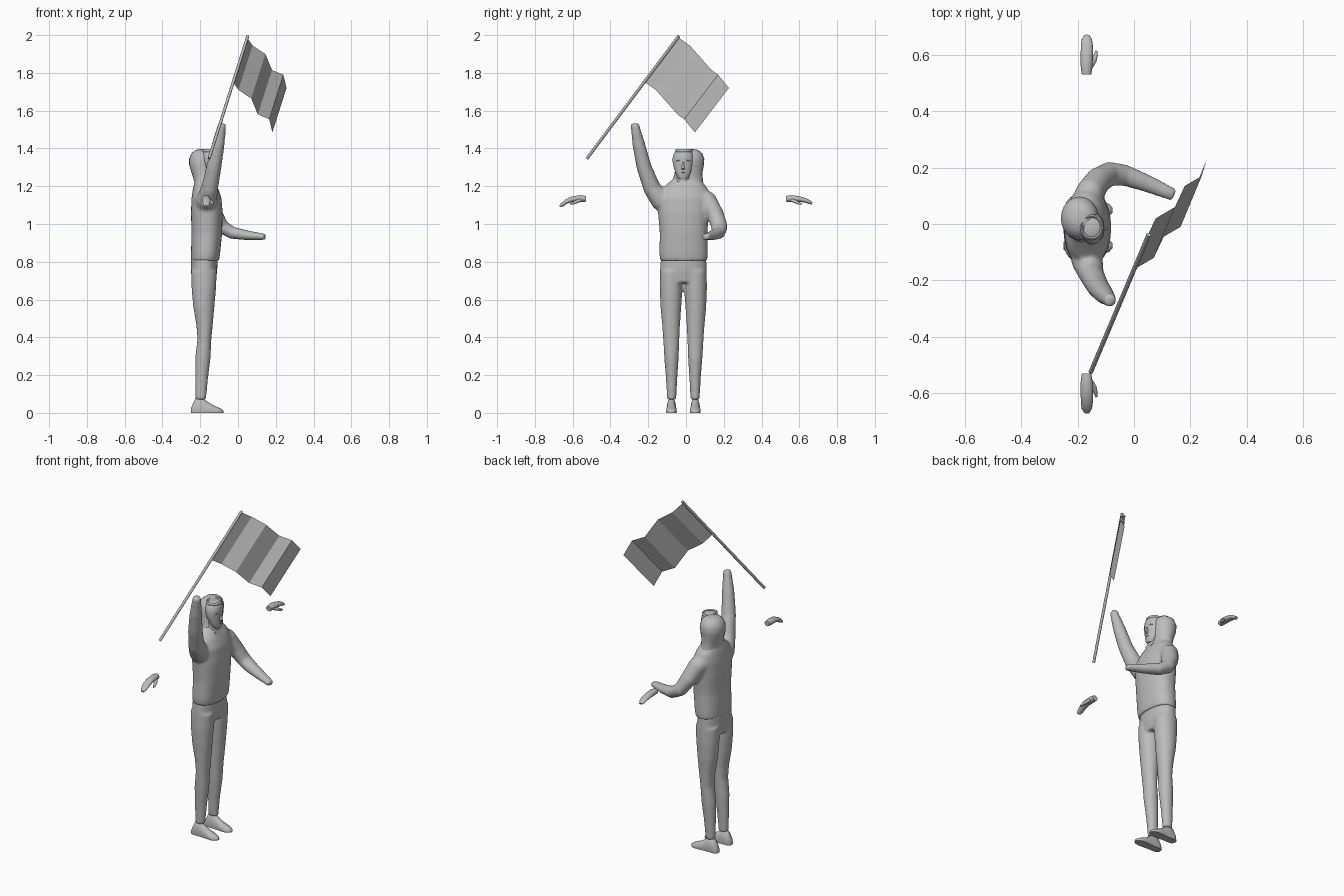
import bpy, bmesh, math
from mathutils import Vector

grey = bpy.data.materials.new("plain grey")
grey.diffuse_color = (0.5, 0.5, 0.5, 1)


def finish(name, bm, voxel=0, smooth=True, angle=50):
    """Turn a bmesh into an object, optionally fusing its pieces."""
    bmesh.ops.recalc_face_normals(bm, faces=bm.faces)
    me = bpy.data.meshes.new(name)
    bm.to_mesh(me)
    bm.free()
    me.materials.append(grey)
    ob = bpy.data.objects.new(name, me)
    bpy.context.collection.objects.link(ob)
    if voxel:
        m = ob.modifiers.new("fuse", 'REMESH')
        m.mode = 'VOXEL'
        m.voxel_size = voxel
        m.use_smooth_shade = True
        s = ob.modifiers.new("soften", 'SMOOTH')
        s.factor = 0.5
        s.iterations = 6
    elif smooth:
        bpy.ops.object.select_all(action='DESELECT')
        ob.select_set(True)
        bpy.context.view_layer.objects.active = ob
        bpy.ops.object.shade_smooth_by_angle(angle=math.radians(angle))
    return ob


def skin_rings(bm, rings):
    """Bridge rings of points and cap both ends."""
    rows = [[bm.verts.new(p) for p in r] for r in rings]
    n = len(rows[0])
    for a, b in zip(rows, rows[1:]):
        for i in range(n):
            j = (i + 1) % n
            bm.faces.new((a[i], a[j], b[j], b[i]))
    bm.faces.new(rows[0])
    bm.faces.new(rows[-1])


def loft(bm, rings, n=24, power=1.0):
    """Stack of level ovals: centre x, y, z, half sizes x, y."""
    def sp(v):
        return math.copysign(abs(v) ** power, v)
    skin_rings(bm, [[(x + rx * sp(math.cos(t)), y + ry * sp(math.sin(t)), z)
                     for t in (2 * math.pi * i / n for i in range(n))]
                    for x, y, z, rx, ry in rings])


def tube(bm, path, n=16):
    """Oval tube: x, y, z, half width (level), half thickness."""
    pts = [Vector(p[:3]) for p in path]
    rings = []
    for k, p in enumerate(path):
        d = (pts[min(k + 1, len(pts) - 1)] - pts[max(k - 1, 0)]).normalized()
        side = d.cross(Vector((0, 0, 1))).normalized()
        up = side.cross(d)
        rings.append([pts[k] + side * p[3] * math.cos(t) + up * p[4] * math.sin(t)
                      for t in (2 * math.pi * i / n for i in range(n))])
    skin_rings(bm, rings)


# Jacket: torso, raised arm and bent arm fused together
bm = bmesh.new()
loft(bm, [(-.175, -.012, .805, .074, .124), (-.172, -.013, .84, .077, .128),
          (-.165, -.013, .95, .081, .126), (-.165, -.013, 1.06, .084, .135),
          (-.167, -.012, 1.14, .079, .138), (-.172, -.005, 1.19, .066, .118),
          (-.177, 0, 1.225, .052, .085), (-.18, 0, 1.25, .045, .06)], 32, .88)
tube(bm, [(-.175, -.07, 1.09, .06, .06), (-.165, -.135, 1.13, .055, .058),
          (-.15, -.18, 1.19, .044, .047), (-.128, -.222, 1.30, .04, .04),
          (-.105, -.25, 1.42, .034, .034), (-.083, -.272, 1.532, .022, .022)])
tube(bm, [(-.175, .06, 1.15, .055, .055), (-.155, .115, 1.12, .05, .052),
          (-.125, .155, 1.05, .047, .045), (-.085, .178, .985, .044, .038),
          (-.03, .172, .953, .038, .033), (.05, .142, .94, .031, .026),
          (.143, .102, .932, .023, .017)])
finish("jacket", bm, .0085)

# Trousers: hips and two legs fused together
bm = bmesh.new()
loft(bm, [(-.178, -.013, .82, .07, .12), (-.18, -.014, .75, .07, .124),
          (-.18, -.014, .69, .06, .115)], 32, .9)
for side in (-1, 1):
    loft(bm, [(x, -.014 + side * off, z, rx, ry) for x, off, z, rx, ry in (
        (-.18, .064, .75, .068, .06), (-.181, .065, .66, .065, .06),
        (-.181, .066, .56, .056, .055), (-.177, .065, .46, .043, .047),
        (-.178, .064, .39, .037, .043), (-.186, .063, .29, .041, .038),
        (-.193, .062, .18, .034, .03), (-.197, .062, .07, .028, .024))])
finish("trousers", bm, .0075)

# Feet: domed sections running from heel to toe, flat beneath
for side, label in ((-1, "right"), (1, "left")):
    bm = bmesh.new()
    yc = -.014 + side * .063
    rings = []
    for x, w, h in ((-.25, .012, .022), (-.24, .022, .045), (-.225, .025, .078),
                    (-.195, .025, .082), (-.172, .025, .066), (-.14, .028, .045),
                    (-.11, .029, .031), (-.088, .022, .021), (-.076, .008, .012)):
        rings.append([(x, yc + w * math.cos(t), max(0, h * (.25 + .75 * math.sin(t))))
                      for t in (2 * math.pi * i / 16 for i in range(16))])
    skin_rings(bm, rings)
    finish(label + "_foot", bm)

# Hood draped behind the head
bm = bmesh.new()
loft(bm, [(-.178, 0, 1.18, .062, .10), (-.18, .008, 1.22, .05, .083),
          (-.188, .013, 1.265, .056, .073), (-.192, .018, 1.31, .066, .076),
          (-.192, .02, 1.345, .067, .077), (-.19, .022, 1.375, .056, .064),
          (-.188, .022, 1.392, .036, .042), (-.187, .022, 1.397, .012, .015)])
finish("hood", bm)

# Head and neck
bm = bmesh.new()
loft(bm, [(-.128, -.015, 1.236, .014, .018), (-.13, -.015, 1.25, .022, .031),
          (-.138, -.015, 1.275, .031, .042), (-.145, -.015, 1.305, .039, .051),
          (-.148, -.015, 1.34, .043, .058), (-.148, -.014, 1.37, .043, .052),
          (-.15, -.012, 1.388, .036, .04), (-.15, -.012, 1.395, .022, .025)])
finish("head", bm)
bm = bmesh.new()
loft(bm, [(-.16, -.008, 1.17, .045, .06), (-.155, -.012, 1.22, .034, .04),
          (-.153, -.015, 1.28, .033, .036)])
finish("neck", bm)

# Facial features
bm = bmesh.new()
loft(bm, [(-.106, -.015, 1.288, .006, .008), (-.101, -.015, 1.295, .009, .009),
          (-.105, -.015, 1.315, .006, .005), (-.108, -.015, 1.328, .004, .004)], 10)
finish("nose", bm)
for name, z, dy, w in (("left_brow", 1.334, .022, .016), ("right_brow", 1.334, -.022, .016),
                       ("mouth", 1.271, 0, .013)):
    bm = bmesh.new()
    x = -.108 - abs(dy) * .15
    tube(bm, [(x - .004, -.015 + dy - w, z, .002, .001), (x, -.015 + dy, z + .002, .005, .003),
              (x - .004, -.015 + dy + w, z, .002, .001)], 8)
    finish(name, bm)

# Raised hair rim around the crown
bm = bmesh.new()
rings = []
for k in range(25):
    a = 2 * math.pi * k / 24
    rings.append([(-.15 + (.036 + .006 * math.cos(t)) * math.cos(a),
                   -.012 + (.04 + .006 * math.cos(t)) * math.sin(a),
                   1.388 + .009 * math.sin(t))
                  for t in (2 * math.pi * i / 8 for i in range(8))])
skin_rings(bm, rings)
bmesh.ops.remove_doubles(bm, verts=bm.verts, dist=1e-5)
finish("hair_rim", bm)

# Collar point below the chin
bm = bmesh.new()
tip = [(-.122, -.05, 1.225), (-.122, .02, 1.225), (-.098, -.013, 1.17), (-.15, -.013, 1.2)]
v = [bm.verts.new(p) for p in tip]
for f in ((0, 1, 2), (0, 1, 3), (1, 2, 3), (0, 2, 3)):
    bm.faces.new([v[i] for i in f])
finish("collar_point", bm, smooth=False)

# Detached hands: palm with curled fingers and a thumb
for s, label in ((-1, "right"), (1, "left")):
    drop = .02 if s < 0 else .004
    bm = bmesh.new()
    tube(bm, [(-.168, s * .53, 1.133, .017, .016), (-.168, s * .56, 1.135, .021, .018),
              (-.167, s * .60, 1.132, .022, .015), (-.167, s * .635, 1.126 - drop * .4, .021, .012),
              (-.167, s * .655, 1.118 - drop * .8, .018, .010),
              (-.167, s * .668, 1.113 - drop, .010, .006)], 14)
    tube(bm, [(-.155, s * .555, 1.128, .009, .009), (-.142, s * .58, 1.118, .010, .009),
              (-.135, s * .60, 1.109, .007, .007), (-.133, s * .613, 1.105, .003, .003)], 8)
    finish(label + "_hand", bm)

# Flag pole
bm = bmesh.new()
tube(bm, [(-.153, -.524, 1.347, .008, .008), (.052, -.038, 1.995, .008, .008)], 10)
finish("flag_pole", bm)

# Rippled flag with flat folds
bm = bmesh.new()
drop = Vector((-.075, -.18, -.235))
edge = [Vector(p) for p in ((.05, -.037, 1.985), (.077, .02, 1.945), (.145, .06, 1.90),
                            (.18, .135, 1.815), (.24, .17, 1.79), (.257, .227, 1.72))]
rows = [(bm.verts.new(p), bm.verts.new(p + drop)) for p in edge]
for a, b in zip(rows, rows[1:]):
    bm.faces.new((a[0], b[0], b[1], a[1]))
finish("flag", bm, smooth=False)
